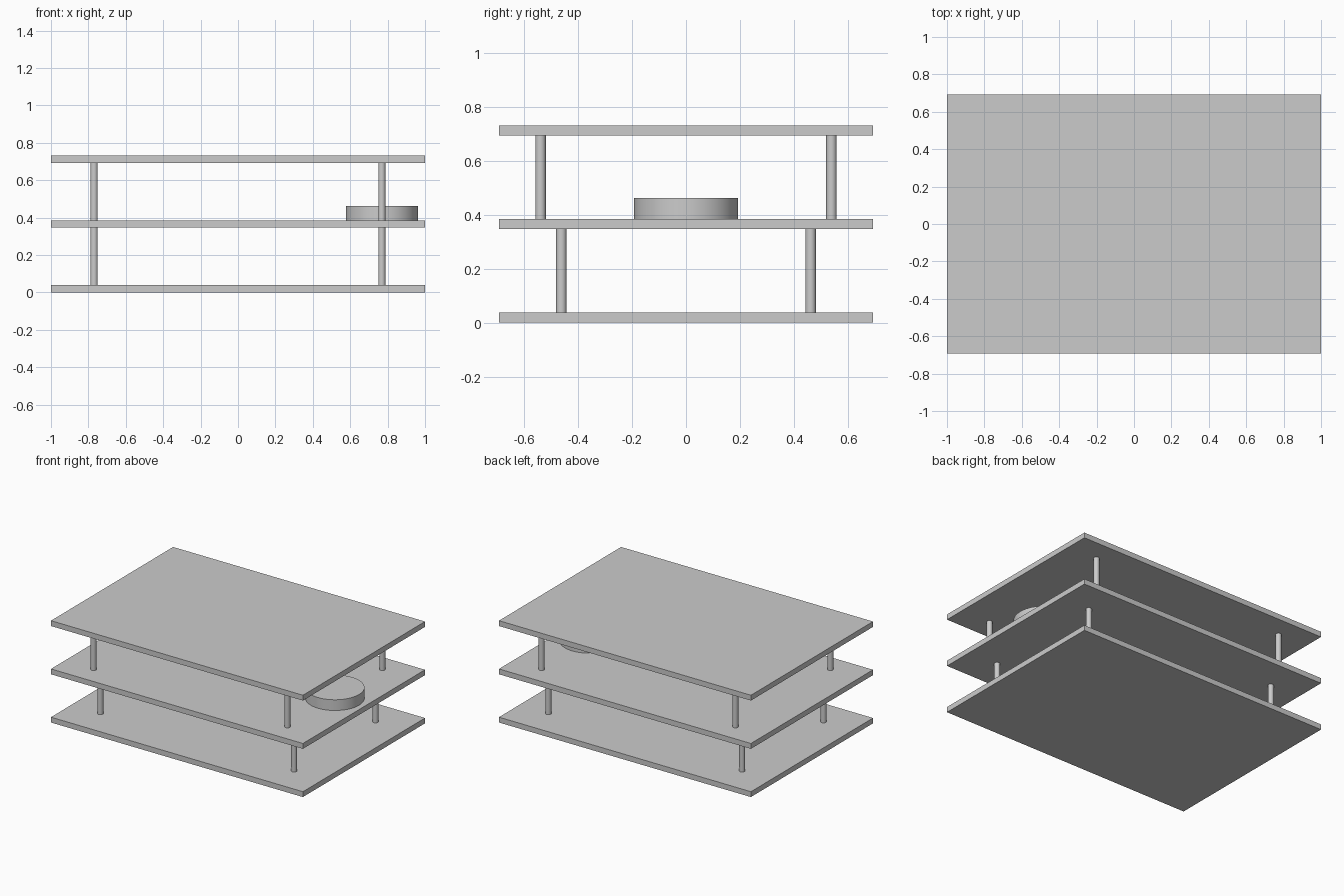
import bpy
import math

cube = bpy.data.objects.get("Cube")
if cube:
    bpy.data.objects.remove(cube, do_unlink=True)

U = 2 / 26            # one design unit
THICK = U / 2         # shelf thickness
POST = 4 * U          # clear height between shelves
PITCH = THICK + POST

grey = bpy.data.materials.new("plain grey")
grey.use_nodes = True
colour = (0.6, 0.6, 0.6, 1)
grey.diffuse_color = colour
grey.node_tree.nodes["Principled BSDF"].inputs["Base Color"].default_value = colour


def finish(name):
    obj = bpy.context.object
    obj.name = name
    obj.data.materials.append(grey)
    return obj


def shelf(name, z):
    bpy.ops.mesh.primitive_cube_add(size=1, location=(0, 0, z + THICK / 2))
    obj = finish(name)
    obj.scale = (26 * U, 18 * U, THICK)
    bpy.ops.object.transform_apply(location=False, rotation=False, scale=True)


def cylinder(name, radius, height, x, y, z, sides):
    bpy.ops.mesh.primitive_cylinder_add(
        vertices=sides, radius=radius, depth=height, location=(x, y, z + height / 2))
    finish(name)
    bpy.ops.object.shade_smooth_by_angle(angle=math.radians(30))


# Three stacked shelves
for i, level in enumerate(("bottom", "middle", "top")):
    shelf(level + "_shelf", i * PITCH)

# Four posts in each gap; the upper ones stand further apart
for i, (level, y) in enumerate((("lower", 6 * U), ("upper", 7 * U))):
    for sx, side in ((1, "left"), (-1, "right")):
        for sy, end in ((-1, "front"), (1, "back")):
            cylinder(f"{level}_{end}_{side}_post", U / 4, POST,
                     sx * 10 * U, sy * y, i * PITCH + THICK, 32)

# Round disc resting on the middle shelf
cylinder("disc", 2.5 * U, U, 10 * U, 0, PITCH + THICK, 64)
